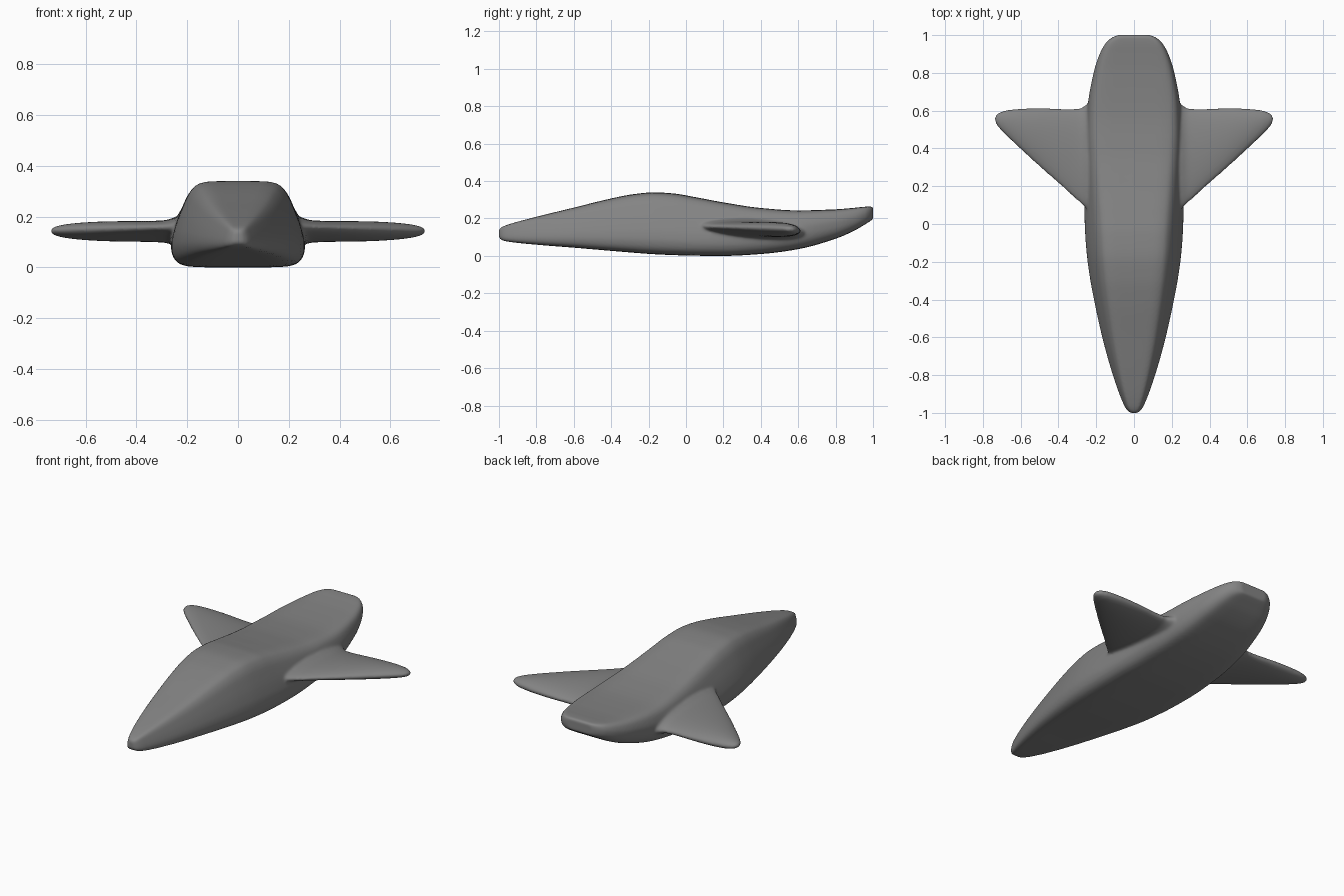
import bpy, bmesh, math

if "Cube" in bpy.data.objects:
    bpy.data.objects.remove(bpy.data.objects["Cube"])


def spline(rows, t):
    """Smooth interpolation of rows (key, v1, v2, ...) at key t."""
    n = len(rows)

    def slope(i, k):
        a, b = rows[max(i - 1, 0)], rows[min(i + 1, n - 1)]
        m = rows[i]
        if 0 < i < n - 1:
            d0 = (m[k] - a[k]) / (m[0] - a[0])
            d1 = (b[k] - m[k]) / (b[0] - m[0])
            return 0 if d0 * d1 <= 0 else 2 * d0 * d1 / (d0 + d1)
        return (b[k] - a[k]) / (b[0] - a[0])

    i = 0
    while i < n - 2 and t > rows[i + 1][0]:
        i += 1
    p, q = rows[i], rows[i + 1]
    h = q[0] - p[0]
    u = (t - p[0]) / h
    out = []
    for k in range(1, len(p)):
        out.append((2*u**3 - 3*u**2 + 1) * p[k] + (u**3 - 2*u**2 + u) * h * slope(i, k)
                   + (3*u**2 - 2*u**3) * q[k] + (u**3 - u**2) * h * slope(i + 1, k))
    return out


def loft(bm, rings):
    """Skin closed rings of points and cap both ends."""
    vs = [[bm.verts.new(p) for p in r] for r in rings]
    n = len(vs[0])
    for a, b in zip(vs, vs[1:]):
        for i in range(n):
            j = (i + 1) % n
            bm.faces.new((a[i], a[j], b[j], b[i]))
    bm.faces.new(vs[0])
    bm.faces.new(vs[-1])


def finish(bm, name):
    bmesh.ops.recalc_face_normals(bm, faces=bm.faces)
    me = bpy.data.meshes.new(name)
    bm.to_mesh(me)
    bm.free()
    ob = bpy.data.objects.new(name, me)
    bpy.context.collection.objects.link(ob)
    return ob


def stations(rows, sub):
    keys = [r[0] for r in rows]
    ts = [a + (b - a) * i / sub for a, b in zip(keys, keys[1:]) for i in range(sub)]
    return ts + [keys[-1]]


# Hull stations: y, half width, bottom z, top z
HULL = [(-1, .018, .098, .142), (-.985, .037, .085, .154), (-.95, .057, .076, .168),
        (-.8, .112, .06, .209), (-.6, .168, .044, .258), (-.4, .212, .027, .307),
        (-.28, .234, .017, .33), (-.17, .249, .009, .34), (-.06, .258, .004, .333),
        (.05, .263, .001, .314), (.2, .266, 0, .286), (.4, .264, .01, .256),
        (.6, .25, .036, .243), (.8, .214, .092, .249), (.9, .182, .135, .257),
        (.96, .148, .17, .263), (.988, .115, .188, .264), (1, .085, .197, .26)]
# Half cross-section: index, width and height in front, width and height at the tail
SECTION = [(0, 0, 1, 0, 1), (1, .42, .995, .5, 1), (2, .62, .965, .78, .98),
           (3, .75, .87, .91, .9), (4, .85, .7, .97, .76), (5, .94, .5, 1, .58),
           (6, .99, .34, .99, .4), (7, 1, .24, .96, .26), (8, .97, .13, .9, .14),
           (9, .88, .045, .8, .05), (10, .74, .012, .66, .012), (11, .45, 0, .4, 0),
           (12, 0, 0, 0, 0)]

profile = [spline(SECTION, t) for t in stations(SECTION, 3)]
rings = []
for y in stations(HULL, 5):
    w, lo, hi = spline(HULL, y)
    f = min(max((y + .1) / .9, 0), 1)
    f = f * f * (3 - 2 * f)
    half = [(w * (a + (c - a) * f), y, lo + (hi - lo) * (b + (d - b) * f))
            for a, b, c, d in profile]
    rings.append(half + [(-x, yy, z) for x, yy, z in half[-2:0:-1]])
bm = bmesh.new()
loft(bm, rings)
hull = finish(bm, "hull")

# Wing stations: x, leading y, trailing y, half thickness (flared at the root)
WING = [(.21, .07, .64, .056), (.25, .08, .635, .053), (.265, .092, .624, .047),
        (.29, .115, .612, .041), (.35, .172, .609, .039), (.5, .305, .613, .038),
        (.6, .397, .61, .034), (.68, .473, .601, .026), (.715, .51, .588, .018),
        (.731, .533, .574, .011), (.735, .545, .564, .006)]
bm = bmesh.new()
for side in (1, -1):
    rings = []
    for x in stations(WING, 4):
        le, te, h = spline(WING, x)
        mid, c = (le + te) / 2, (te - le) / 2
        ring = []
        for i in range(40):
            a = math.tau * i / 40
            dy = c * math.cos(a)
            ring.append((side * x, mid + dy,
                         .143 - .06 * dy + h * math.sin(a) * (1 + .15 * math.cos(a))))
        rings.append(ring)
    loft(bm, rings)
wings = finish(bm, "wings")

# Merge the wings into the hull, then blend the joint into a soft fillet
join = hull.modifiers.new("join_wings", 'BOOLEAN')
join.operation = 'UNION'
join.solver = 'EXACT'
join.object = wings
bpy.context.view_layer.objects.active = hull
hull.select_set(True)
wings.select_set(False)
remesh = hull.modifiers.new("even_mesh", 'REMESH')
remesh.mode = 'VOXEL'
remesh.voxel_size = .007
for name in (join.name, remesh.name):
    bpy.ops.object.modifier_apply(modifier=name)
bpy.data.objects.remove(wings)

root = hull.vertex_groups.new(name="wing_root")
root.add([v.index for v in hull.data.vertices
          if .235 < abs(v.co.x) < .3 and .03 < v.co.y < .68 and .06 < v.co.z < .23],
         1, 'REPLACE')
for name, group, steps in (("soften", "", 4), ("fillet", "wing_root", 10)):
    mod = hull.modifiers.new(name, 'SMOOTH')
    mod.factor = .5
    mod.iterations = steps
    mod.vertex_group = group
    bpy.ops.object.modifier_apply(modifier=name)
bpy.ops.object.shade_smooth()

# Dark grey finish
mat = bpy.data.materials.new("dark_grey")
mat.diffuse_color = (.23, .23, .23, 1)
mat.use_nodes = True
mat.node_tree.nodes["Principled BSDF"].inputs["Base Color"].default_value = mat.diffuse_color
hull.data.materials.append(mat)
